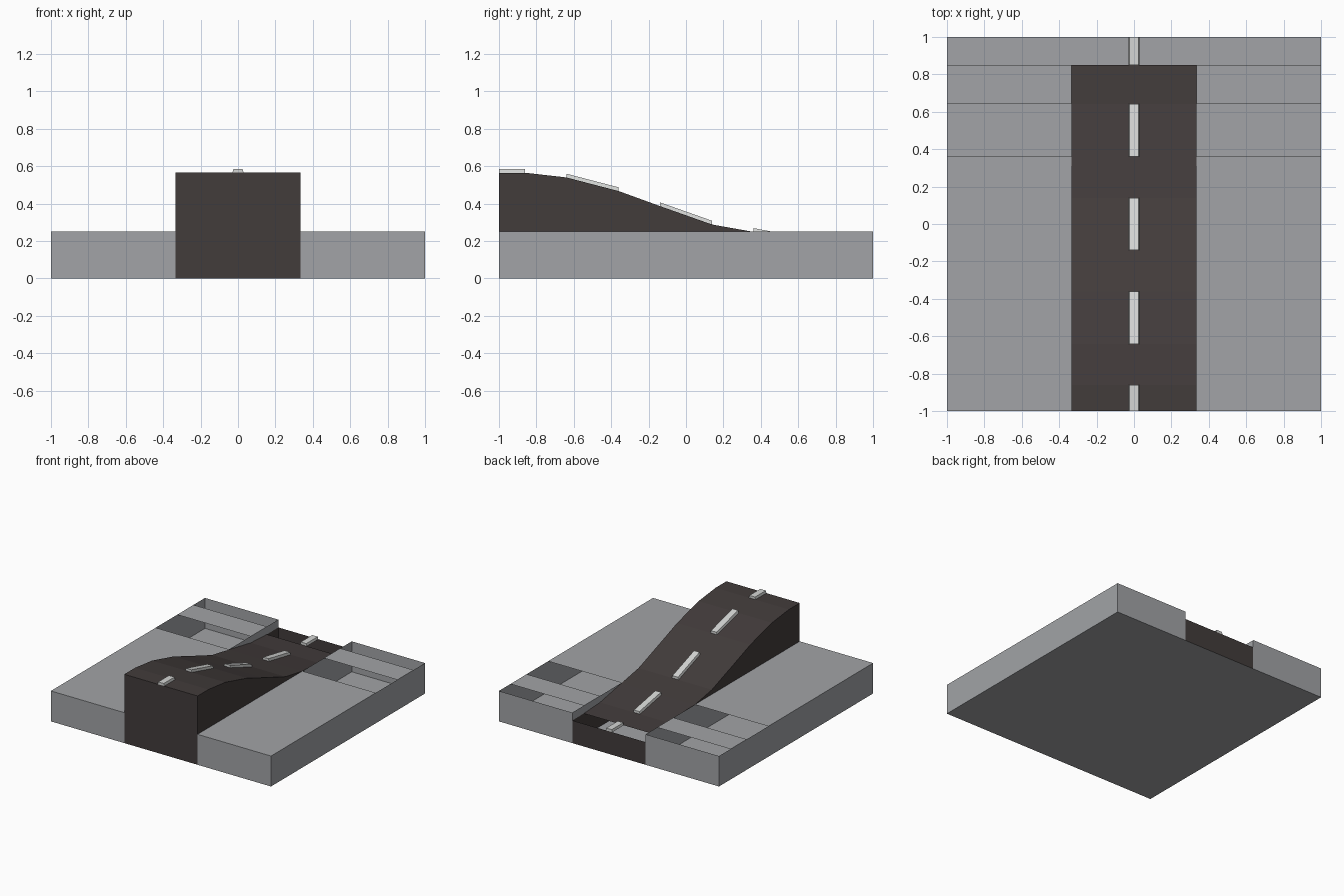
import bpy, bmesh

cube = bpy.data.objects.get("Cube")
if cube:
    bpy.data.objects.remove(cube, do_unlink=True)


def material(name, rgb):
    m = bpy.data.materials.new(name)
    m.use_nodes = True
    m.diffuse_color = (*rgb, 1)
    m.node_tree.nodes["Principled BSDF"].inputs["Base Color"].default_value = (*rgb, 1)
    return m


GREY = material("ground_grey", (0.36, 0.37, 0.385))
ASPHALT = material("asphalt_dark", (0.055, 0.045, 0.044))
PAINT = material("line_light_grey", (0.66, 0.67, 0.66))

HALF_ROAD = 0.333
TOP = 0.25
# Road surface as (y, z), from the raised front to the sunken back
PROFILE = [(-1, 0.565), (-0.86, 0.565), (-0.64, 0.54), (-0.36, 0.467), (-0.14, 0.387),
           (0.14, 0.288), (0.36, 0.249), (0.64, 0.197), (0.85, 0.186), (1, 0.186)]


def finish(name, bm, mat, recalc=True):
    if recalc:
        bmesh.ops.recalc_face_normals(bm, faces=bm.faces[:])
    mesh = bpy.data.meshes.new(name)
    bm.to_mesh(mesh)
    bm.free()
    mesh.materials.append(mat)
    ob = bpy.data.objects.new(name, mesh)
    bpy.context.collection.objects.link(ob)
    return ob


# Ground: hollow slab, open over the road channel and in two strips on each side
bm = bmesh.new()
bmesh.ops.create_cube(bm, size=2)
for v in bm.verts:
    v.co.z = TOP if v.co.z > 0 else 0


def cut(axis, value):
    co, no = [0, 0, 0], [0, 0, 0]
    co[axis], no[axis] = value, 1
    bmesh.ops.bisect_plane(bm, geom=bm.verts[:] + bm.edges[:] + bm.faces[:],
                           plane_co=co, plane_no=no)


for x in (-HALF_ROAD, HALF_ROAD):
    cut(0, x)
for y in (0.36, 0.64, 0.85):
    cut(1, y)
gone = []
for f in bm.faces:
    c = f.calc_center_median()
    in_channel = abs(c.x) < HALF_ROAD and c.z > 0.01
    in_strip = c.z > TOP - 0.01 and (0.36 < c.y < 0.64 or c.y > 0.85)
    if in_channel or in_strip:
        gone.append(f)
bmesh.ops.delete(bm, geom=gone, context='FACES')
finish("ground_slab", bm, GREY, recalc=False)

# Channel walls beside the road
bm = bmesh.new()
for s in (-1, 1):
    x = s * (HALF_ROAD + 0.001)
    pts = [(x, -s, 0), (x, s, 0), (x, s, TOP), (x, -s, TOP)]
    bm.faces.new([bm.verts.new(p) for p in reversed(pts)])
finish("channel_walls", bm, GREY, recalc=False)

# Road: curved ramp with solid sides, open on top at the last segment
bm = bmesh.new()
tops, feet = [], []
for s in (-1, 1):
    tops.append([bm.verts.new((s * HALF_ROAD, y, z)) for y, z in PROFILE])
    feet.append([bm.verts.new((s * HALF_ROAD, y, 0)) for y, z in PROFILE])
last = len(PROFILE) - 1
for i in range(last):
    for t, b in zip(tops, feet):
        bm.faces.new([b[i], b[i + 1], t[i + 1], t[i]])
    if i < last - 1:
        bm.faces.new([tops[0][i], tops[1][i], tops[1][i + 1], tops[0][i + 1]])
for i in (0, last):
    bm.faces.new([feet[0][i], feet[1][i], tops[1][i], tops[0][i]])
finish("road_ramp", bm, ASPHALT)

# Centre line dashes: thin tapered bars on every second road segment
for n, i in enumerate(range(0, last, 2)):
    bm = bmesh.new()
    rings = []
    for y, z in PROFILE[i:i + 2]:
        section = [(-0.03, 0), (0.03, 0), (0.025, 0.02), (-0.025, 0.02)]
        rings.append([bm.verts.new((x, y, z + h)) for x, h in section])
    a, b = rings
    for k in range(4):
        j = (k + 1) % 4
        bm.faces.new([a[k], a[j], b[j], b[k]])
    bm.faces.new(a)
    bm.faces.new(b)
    finish(f"centre_dash_{n + 1}", bm, PAINT)
